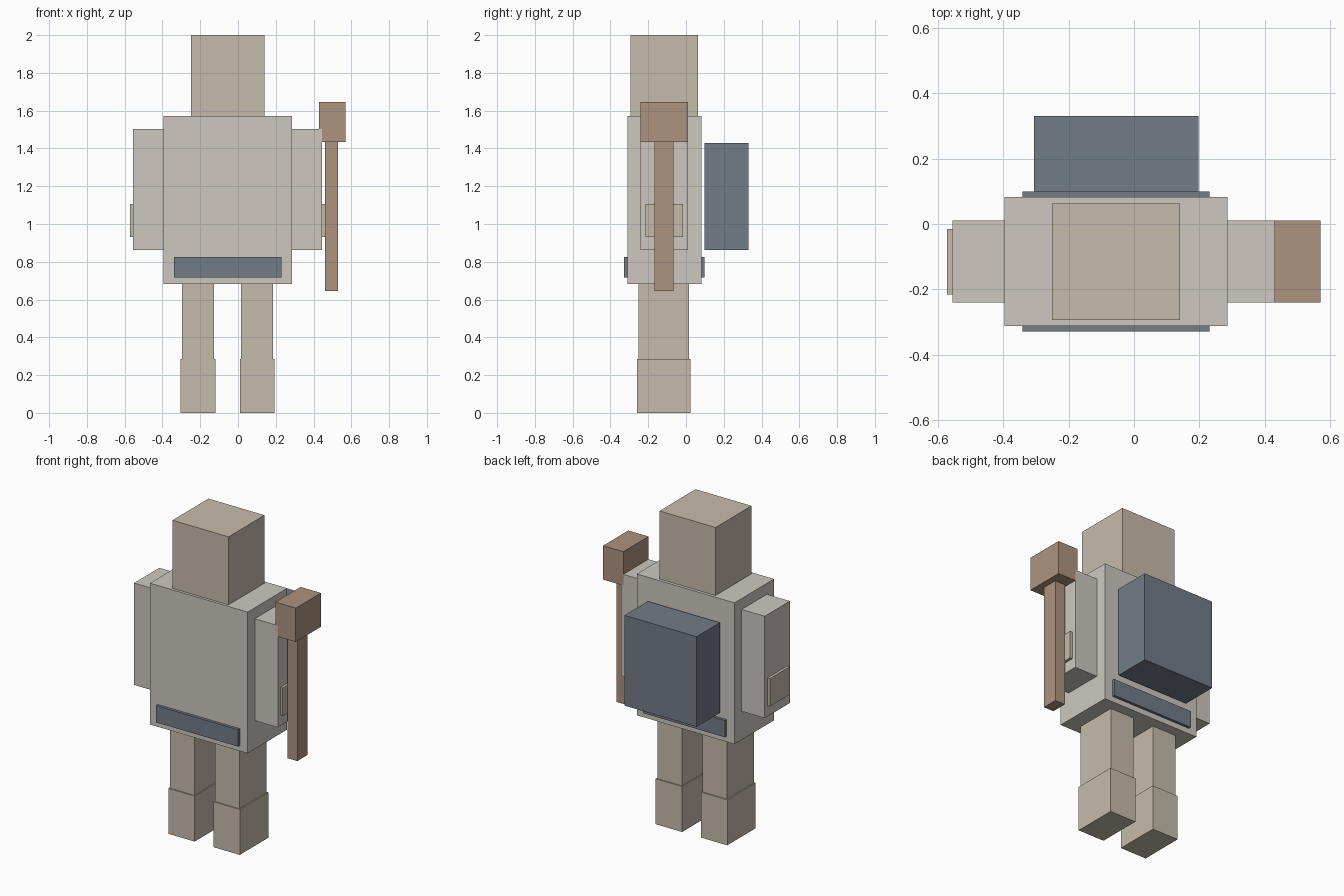
import bpy

if "Cube" in bpy.data.objects:
    bpy.data.objects.remove(bpy.data.objects["Cube"])

CX = -0.055  # body's own symmetry plane


def material(name, rgb):
    m = bpy.data.materials.new(name)
    m.diffuse_color = (*rgb, 1)
    m.use_nodes = True
    m.node_tree.nodes["Principled BSDF"].inputs["Base Color"].default_value = m.diffuse_color
    return m


CLOTH = material("pale_cloth", (0.61, 0.58, 0.53))
SKIN = material("tan", (0.56, 0.50, 0.41))
SLATE = material("slate", (0.17, 0.20, 0.24))
WOOD = material("wood", (0.42, 0.29, 0.21))


def box(name, x, y, z, mat):
    """Box from (min, max) ranges on each axis."""
    bpy.ops.mesh.primitive_cube_add(size=1, location=[sum(r) / 2 for r in (x, y, z)])
    ob = bpy.context.object
    ob.name = name
    ob.scale = [r[1] - r[0] for r in (x, y, z)]
    bpy.ops.object.transform_apply(location=False, rotation=False, scale=True)
    ob.data.materials.append(mat)
    return ob


def pair(name, x, y, z, mat):
    """Left and right box; x is the distance range from the body's centre."""
    box("left_" + name, (CX - x[1], CX - x[0]), y, z, mat)
    box("right_" + name, (CX + x[0], CX + x[1]), y, z, mat)


# Head and torso
box("head", (-0.25, 0.14), (-0.294, 0.063), (1.57, 2.0), SKIN)
box("torso", (-0.395, 0.285), (-0.311, 0.082), (0.683, 1.572), CLOTH)

# Belt, passing through the torso and showing front and back
box("belt", (-0.34, 0.23), (-0.329, 0.099), (0.718, 0.824), SLATE)

# Backpack
box("backpack", (-0.305, 0.197), (0.099, 0.33), (0.862, 1.43), SLATE)

# Arms with hands showing on the outer side
pair("arm", (0.34, 0.50), (-0.24, 0.01), (0.862, 1.503), CLOTH)
pair("hand", (0.36, 0.517), (-0.215, -0.016), (0.93, 1.105), SKIN)

# Legs and slightly wider boots
pair("leg", (0.072, 0.241), (-0.252, 0.017), (0.285, 0.683), SKIN)
pair("boot", (0.065, 0.249), (-0.259, 0.024), (0.0, 0.286), SKIN)

# Hammer held at the right side
box("hammer_handle", (0.46, 0.53), (-0.167, -0.066), (0.645, 1.435), WOOD)
box("hammer_head", (0.429, 0.57), (-0.24, 0.01), (1.433, 1.646), WOOD)
